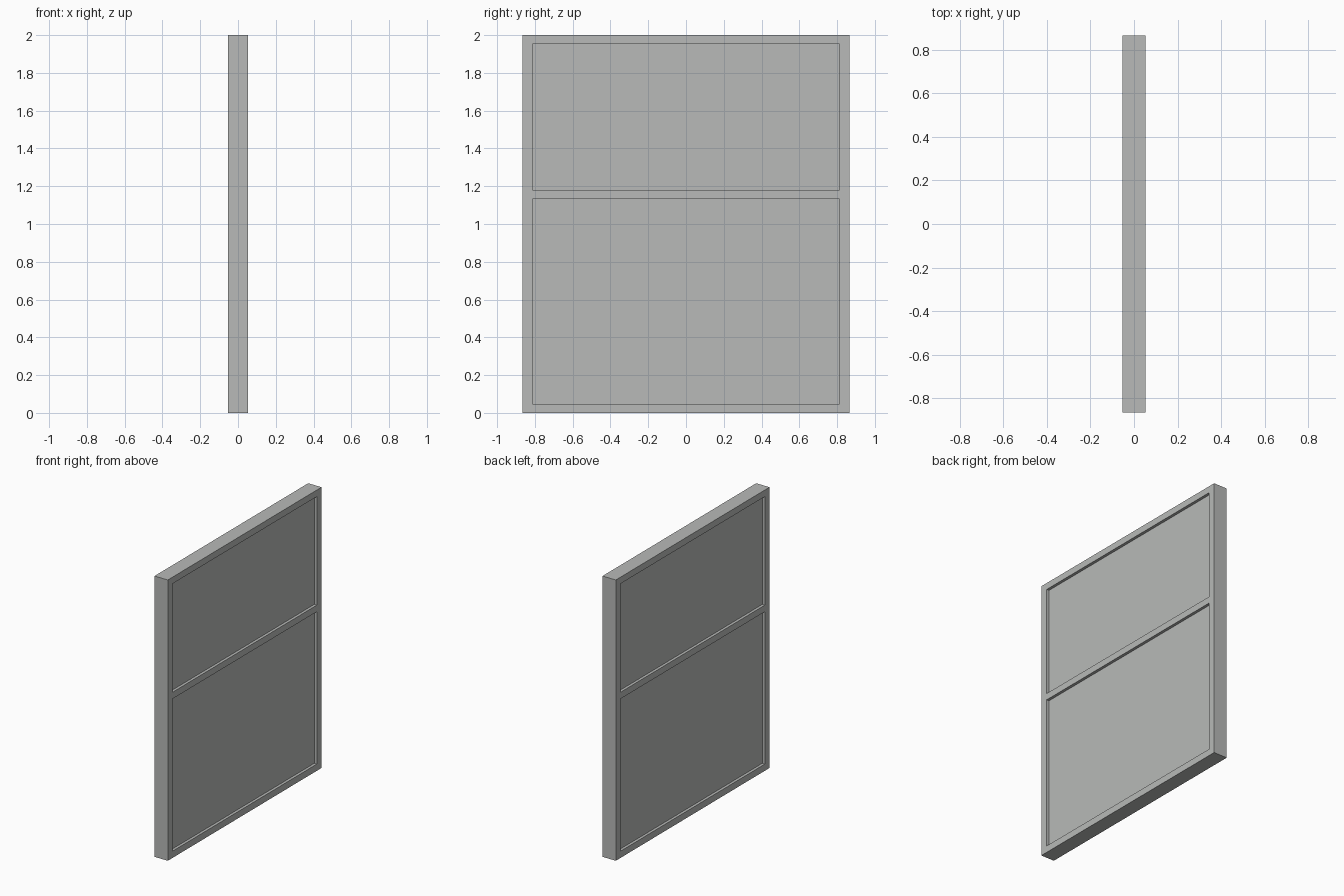
import bpy, bmesh

if "Cube" in bpy.data.objects:
    bpy.data.objects.remove(bpy.data.objects["Cube"])

W, T = 0.865, 0.105          # half width, frame thickness
INSET = 0.02                 # panel recess on each side
YS = [-W, -0.812, 0.812, W]
ZS = [0, 0.048, 1.133, 1.18, 1.953, 2.0]

grey = bpy.data.materials.new("light grey")
grey.diffuse_color = (0.48, 0.49, 0.48, 1)
grey.use_nodes = True
grey.node_tree.nodes["Principled BSDF"].inputs["Base Color"].default_value = grey.diffuse_color


def slab(name, cells, thickness):
    """Welded slab made from (column, row) cells of the door grid."""
    bm = bmesh.new()
    verts = {}

    def v(i, j):
        if (i, j) not in verts:
            verts[i, j] = bm.verts.new((-thickness / 2, YS[i], ZS[j]))
        return verts[i, j]

    for i, j in cells:
        bm.faces.new((v(i, j), v(i, j + 1), v(i + 1, j + 1), v(i + 1, j)))
    faces = bm.faces[:]
    new = bmesh.ops.extrude_face_region(bm, geom=faces, use_keep_orig=True)["geom"]
    moved = [g for g in new if isinstance(g, bmesh.types.BMVert)]
    bmesh.ops.translate(bm, verts=moved, vec=(thickness, 0, 0))
    bmesh.ops.recalc_face_normals(bm, faces=bm.faces[:])
    me = bpy.data.meshes.new(name)
    bm.to_mesh(me)
    bm.free()
    me.materials.append(grey)
    ob = bpy.data.objects.new(name, me)
    bpy.context.collection.objects.link(ob)


# Panels fill the two openings; the frame is every other cell
openings = {"lower_panel": (1, 1), "upper_panel": (1, 3)}
slab("frame", [(i, j) for i in range(3) for j in range(5)
               if (i, j) not in openings.values()], T)
for name, cell in openings.items():
    slab(name, [cell], T - 2 * INSET)
